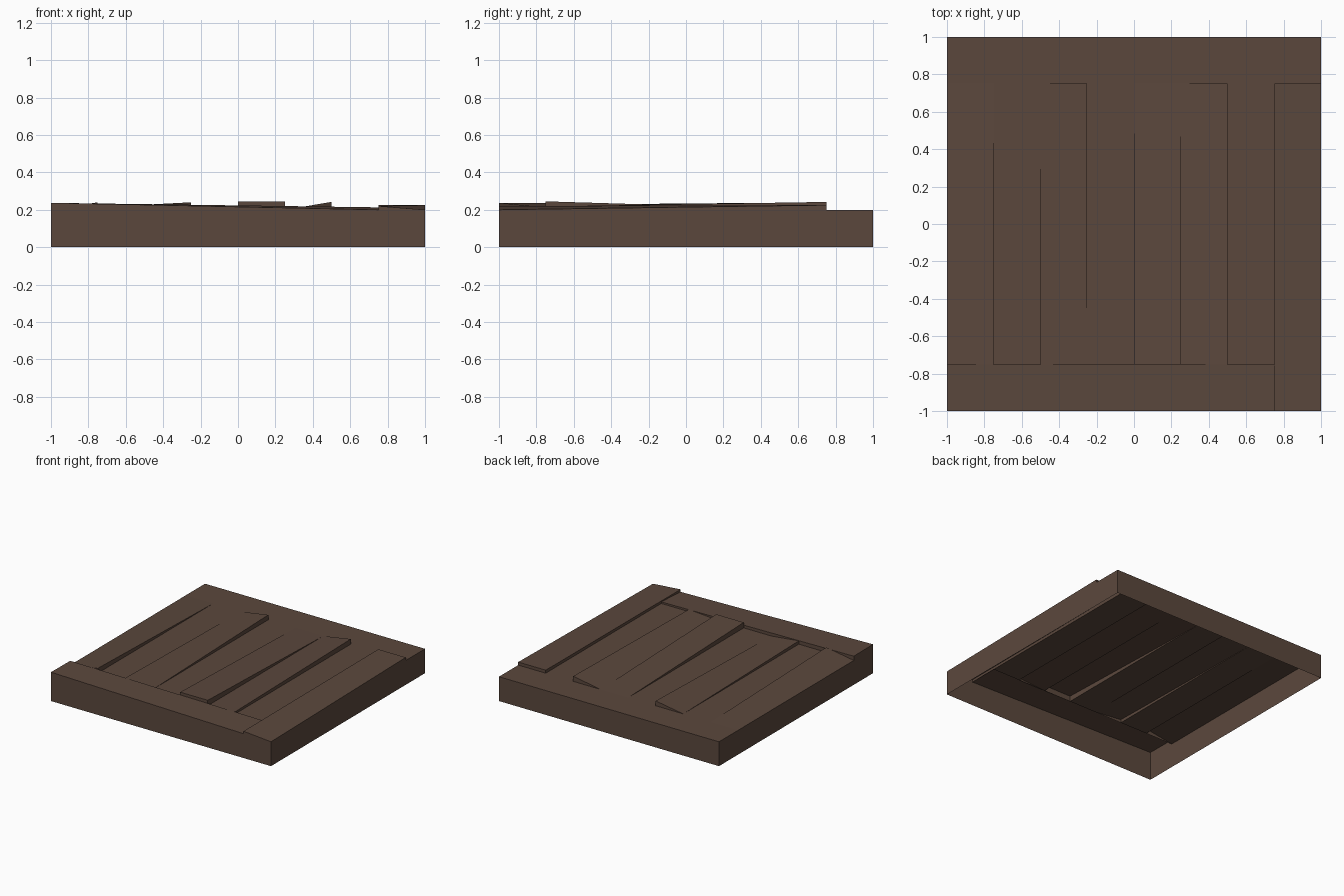
import bpy

# Remove the default cube
cube = bpy.data.objects.get("Cube")
if cube:
    bpy.data.objects.remove(cube, do_unlink=True)

BASE = 0.2

# Single brown wood colour
wood = bpy.data.materials.new("dark brown wood")
wood.use_nodes = True
colour = (0.105, 0.064, 0.046, 1.0)
wood.diffuse_color = colour
bsdf = wood.node_tree.nodes["Principled BSDF"]
bsdf.inputs["Base Color"].default_value = colour
bsdf.inputs["Roughness"].default_value = 0.9


def make_object(name, verts, faces):
    mesh = bpy.data.meshes.new(name)
    mesh.from_pydata(verts, [], faces)
    mesh.materials.append(wood)
    obj = bpy.data.objects.new(name, mesh)
    bpy.context.collection.objects.link(obj)
    return obj


def plank(name, x0, x1, y0, y1, lift=(0, 0, 0, 0)):
    """Warped board; lift is front left, front right, back right, back left."""
    corners = [(x0, y0), (x1, y0), (x1, y1), (x0, y1)]
    top = [(x, y, BASE + h) for (x, y), h in zip(corners, lift)]
    verts = top + [(x, y, BASE) for x, y in corners]
    faces = [(0, 1, 2, 3)]
    # Step walls where an edge is lifted above the base level
    for i in range(4):
        j = (i + 1) % 4
        if lift[i] and lift[j]:
            faces.append((i + 4, j + 4, j, i))
        elif lift[i]:
            faces.append((i + 4, j, i))
        elif lift[j]:
            faces.append((i, j + 4, j))
    return make_object(name, verts, faces)


# Open-bottomed outer frame
ring = [(-1, -1), (1, -1), (1, 1), (-1, 1)]
make_object("side_walls",
            [(x, y, z) for z in (0, BASE) for x, y in ring],
            [(i, (i + 1) % 4, (i + 1) % 4 + 4, i + 4) for i in range(4)])

# Border boards
plank("front_board", -1, 0.75, -1, -0.75, (0.037, 0, 0.013, 0.035))
plank("right_board", 0.75, 1, -1, 0.75, (0.02, 0, 0.025, 0.025))
plank("back_board", -1, 1, 0.75, 1)
plank("left_board", -1, -0.75, -0.75, 0.75, (0, 0.04, 0, 0))

# Six warped inner boards, from -x to +x
lifts = [
    (0, 0, 0, 0),
    (0.027, 0, 0.04, 0),
    (0, 0, 0, 0),
    (0.045, 0.045, 0, 0),
    (0, 0.018, 0.042, 0),
    (0, 0, 0, 0),
]
for i, lift in enumerate(lifts):
    x = -0.75 + 0.25 * i
    plank(f"inner_board_{i + 1}", x, x + 0.25, -0.75, 0.75, lift)
